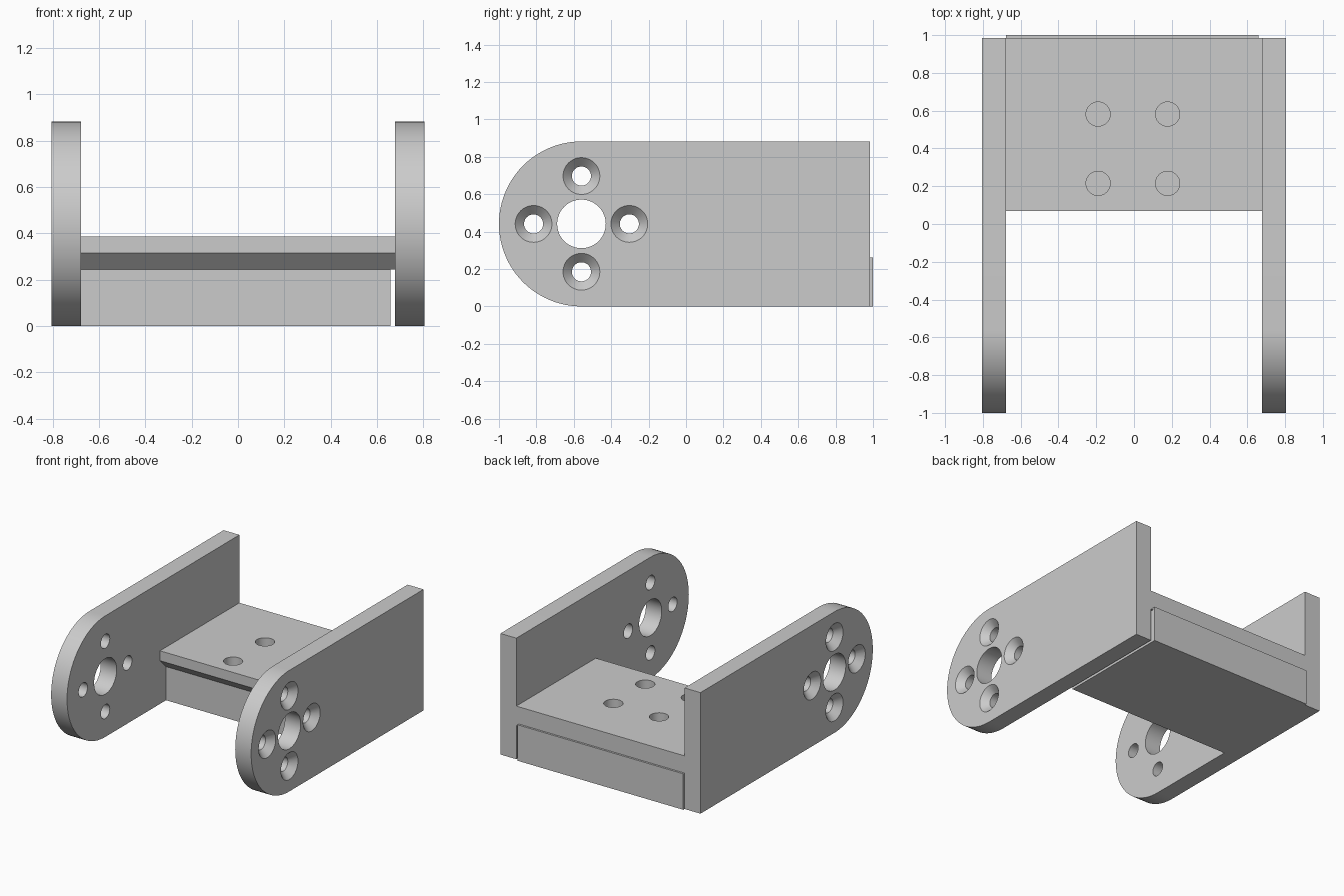
import bpy, bmesh, math
from mathutils import Matrix, Vector

if "Cube" in bpy.data.objects:
    bpy.data.objects.remove(bpy.data.objects["Cube"])

grey = bpy.data.materials.new("light grey")
grey.diffuse_color = (0.6, 0.6, 0.6, 1)
grey.use_nodes = True
grey.node_tree.nodes["Principled BSDF"].inputs["Base Color"].default_value = grey.diffuse_color


def extrude_profile(name, points, x0, x1):
    """Extrude a (y, z) outline along x from x0 to x1."""
    bm = bmesh.new()
    face = bm.faces.new([bm.verts.new((x0, y, z)) for y, z in points])
    ext = bmesh.ops.extrude_face_region(bm, geom=[face])["geom"]
    bmesh.ops.translate(bm, vec=(x1 - x0, 0, 0),
                        verts=[v for v in ext if isinstance(v, bmesh.types.BMVert)])
    bmesh.ops.recalc_face_normals(bm, faces=bm.faces)
    me = bpy.data.meshes.new(name)
    bm.to_mesh(me)
    bm.free()
    me.materials.append(grey)
    ob = bpy.data.objects.new(name, me)
    bpy.context.collection.objects.link(ob)
    return ob


def drill(ob, start, end, r1, r2):
    """Cut a straight or tapered round hole from start to end."""
    start, end = Vector(start), Vector(end)
    axis = end - start
    bm = bmesh.new()
    bmesh.ops.create_cone(bm, cap_ends=True, segments=48, radius1=r1, radius2=r2,
                          depth=axis.length,
                          matrix=Matrix.Translation((start + end) / 2)
                          @ axis.to_track_quat('Z', 'Y').to_matrix().to_4x4())
    me = bpy.data.meshes.new("hole_cutter")
    bm.to_mesh(me)
    bm.free()
    me.materials.append(grey)
    cutter = bpy.data.objects.new("hole_cutter", me)
    cutter.hide_render = True
    bpy.context.collection.objects.link(cutter)
    mod = ob.modifiers.new("hole", 'BOOLEAN')
    mod.operation, mod.solver, mod.object = 'DIFFERENCE', 'EXACT', cutter
    bpy.context.view_layer.objects.active = ob
    bpy.ops.object.modifier_apply(modifier=mod.name)
    bpy.data.objects.remove(cutter)


def smooth(ob):
    bpy.ops.object.select_all(action='DESELECT')
    ob.select_set(True)
    bpy.context.view_layer.objects.active = ob
    bpy.ops.object.shade_smooth_by_angle(angle=math.radians(30))


# Side plates with a rounded front end
R, CY, BACK = 0.441, -0.559, 0.985
INNER, OUTER = 0.678, 0.806
outline = [(BACK, 0), (BACK, 2 * R)]
for i in range(49):
    a = math.pi / 2 + math.pi * i / 48
    outline.append((CY + R * math.cos(a), R + R * math.sin(a)))

for side, label in ((-1, "left"), (1, "right")):
    plate = extrude_profile(label + "_side_plate", outline, side * INNER, side * OUTER)
    # Large central hole
    drill(plate, (side * 0.6, CY, R), (side * 0.9, CY, R), 0.13, 0.13)
    # Four countersunk screw holes, wide on the outside
    for k in range(4):
        y = CY + 0.256 * math.cos(k * math.pi / 2)
        z = R + 0.256 * math.sin(k * math.pi / 2)
        drill(plate, (side * 0.6, y, z), (side * 0.9, y, z), 0.051, 0.051)
        drill(plate, (side * (OUTER - 0.05), y, z), (side * (OUTER + 0.01), y, z),
              0.05, 0.108)
    smooth(plate)

# Cross shelf with a chamfered lower front edge
shelf = extrude_profile("cross_shelf", [(0.07, 0.387), (BACK, 0.387), (BACK, 0.245),
                                        (0.14, 0.245), (0.07, 0.315)], -INNER, INNER)
for x in (-0.19, 0.178):
    for y in (0.215, 0.582):
        drill(shelf, (x, y, 0.2), (x, y, 0.5), 0.064, 0.064)
smooth(shelf)

# Block under the shelf, standing slightly proud at the back
extrude_profile("lower_block", [(0.14, 0), (1.0, 0), (1.0, 0.262), (0.14, 0.245)],
                -INNER, 0.658)
